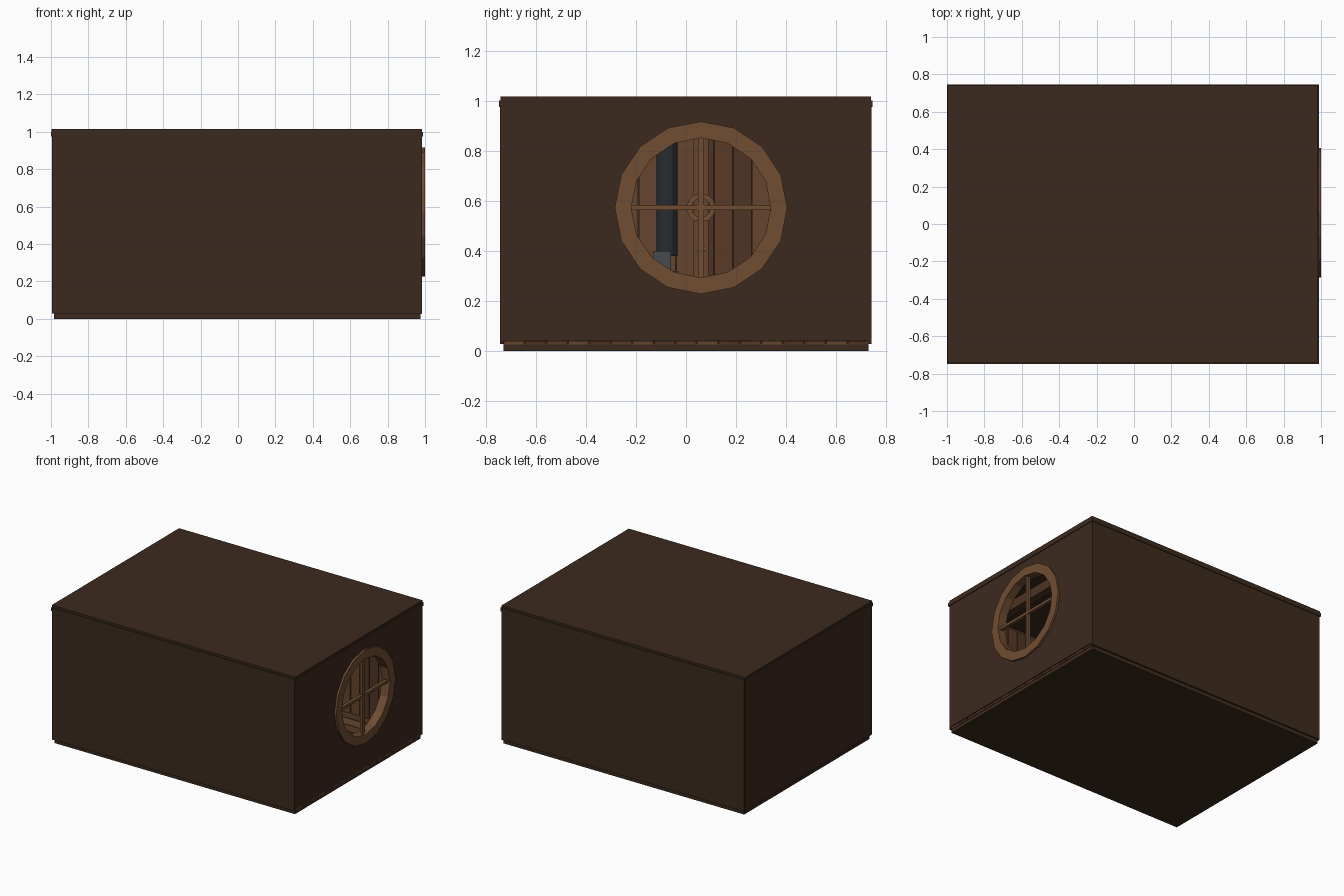
import bpy, bmesh, random
from math import sin, cos, pi
from mathutils import Matrix

if "Cube" in bpy.data.objects:
    bpy.data.objects.remove(bpy.data.objects["Cube"])

random.seed(4)

def mat(name, rgb):
    m = bpy.data.materials.new(name)
    m.diffuse_color = (*rgb, 1)
    m.use_nodes = True
    m.node_tree.nodes["Principled BSDF"].inputs["Base Color"].default_value = m.diffuse_color
    return m

SHELL = mat("dark_wood", (0.045, 0.023, 0.013))
FRAME = mat("window_wood", (0.16, 0.074, 0.032))
PLANKS = [mat("plank_a", (0.13, 0.06, 0.027)), mat("plank_b", (0.075, 0.034, 0.017)),
          mat("plank_c", (0.10, 0.042, 0.02))]
IRON = mat("iron", (0.022, 0.026, 0.03))
STEEL = mat("steel", (0.06, 0.07, 0.075))
BRASS = mat("brass", (0.25, 0.14, 0.03))

def finish(bm, name, m):
    bmesh.ops.recalc_face_normals(bm, faces=bm.faces)
    me = bpy.data.meshes.new(name)
    bm.to_mesh(me)
    bm.free()
    me.materials.append(m)
    o = bpy.data.objects.new(name, me)
    bpy.context.collection.objects.link(o)
    return o

def add_box(bm, x0, x1, y0, y1, z0, z1):
    bmesh.ops.create_cube(bm, size=1, matrix=Matrix.Translation(((x0+x1)/2, (y0+y1)/2, (z0+z1)/2))
                          @ Matrix.Diagonal((x1-x0, y1-y0, z1-z0, 1)))

def boxes(name, m, *dims):
    bm = bmesh.new()
    for d in dims:
        add_box(bm, *d)
    return finish(bm, name, m)

def ring(name, m, x0, x1, y, z, r_in, r_out, n=16):
    """Flat-faced annulus facing +x, from x0 to x1."""
    bm = bmesh.new()
    loops = []
    for x, r in ((x0, r_in), (x0, r_out), (x1, r_out), (x1, r_in)):
        loops.append([bm.verts.new((x, y + r*sin(2*pi*i/n), z + r*cos(2*pi*i/n))) for i in range(n)])
    for k in range(4):
        a, b = loops[k], loops[(k+1) % 4]
        for i in range(n):
            j = (i+1) % n
            bm.faces.new((a[i], a[j], b[j], b[i]))
    return finish(bm, name, m)

def cylinder(name, m, r, h, loc, n=12, axis='Z'):
    bm = bmesh.new()
    rot = Matrix.Rotation(pi/2, 4, 'Y') if axis == 'X' else Matrix.Rotation(0, 4, 'Z')
    turn = Matrix.Rotation(pi, 4, 'Z')
    bmesh.ops.create_cone(bm, cap_ends=True, segments=n, radius1=r, radius2=r, depth=h,
                          matrix=Matrix.Translation(loc) @ rot @ turn)
    return finish(bm, name, m)

# Outer shell: base slab, thin walls, roof slab and its trim
boxes("base", SHELL, (-0.985, 0.975, -0.73, 0.73, 0, 0.03))
boxes("front_wall", SHELL, (-0.993, 0.983, -0.744, -0.73, 0.028, 1.0))
boxes("back_wall", SHELL, (-0.993, 0.983, 0.727, 0.741, 0.028, 1.0))
boxes("left_wall", SHELL, (-0.995, -0.975, -0.738, 0.735, 0.028, 1.0))
boxes("roof", SHELL, (-0.998, 0.985, -0.741, 0.74, 0.998, 1.016))
boxes("roof_trim", SHELL,
      (-1, 0.99, -0.748, -0.72, 0.975, 1.0), (-1, 0.99, 0.718, 0.746, 0.975, 1.0),
      (-1, -0.97, -0.748, 0.746, 0.975, 1.0), (0.96, 0.99, -0.748, 0.746, 0.975, 1.0))

# Right wall with the round opening
WY, WZ = 0.06, 0.572
wall = boxes("right_wall", SHELL, (0.955, 0.985, -0.735, 0.733, 0.042, 1.0))
cutter = cylinder("opening_cutter", SHELL, 0.30, 0.3, (0.97, WY, WZ), 16, 'X')
cutter.hide_render = True
mod = wall.modifiers.new("opening", 'BOOLEAN')
mod.operation, mod.solver, mod.object = 'DIFFERENCE', 'EXACT', cutter
bpy.context.view_layer.objects.active = wall
bpy.ops.object.modifier_apply(modifier=mod.name)
bpy.data.objects.remove(cutter)

# Window frame and glazing bars
ring("window_frame", FRAME, 0.935, 1.0, WY, WZ, 0.279, 0.345)
boxes("window_bars", FRAME,
      (0.962, 0.982, WY-0.012, WY+0.012, WZ-0.28, WZ+0.28),
      (0.960, 0.984, WY-0.28, WY+0.28, WZ-0.010, WZ+0.010))

# Floor boards run along the room, their ends showing under the right wall
W = 1.46/17
for k in range(3):
    boxes(f"floor_boards_{k}", PLANKS[k],
          *[(-0.975, 0.98, -0.73+i*W+0.003, -0.73+(i+1)*W-0.003, 0.026, 0.04) for i in range(k, 17, 3)])

# Vertical planks lining the inner walls
def lining(name, n, make):
    groups = [[], [], []]
    for i in range(n):
        groups[random.randrange(3)].append(make(i))
    for k, g in enumerate(groups):
        if g:
            boxes(f"{name}_{k}", PLANKS[k], *g)

lining("left_planks", 19, lambda i: (-0.976, -0.96, -0.717+i*0.0755, -0.645+i*0.0755, 0.04, 0.975))
lining("front_planks", 25, lambda i: (-0.96+i*0.0765, -0.888+i*0.0765, -0.731, -0.718, 0.04, 0.975))
lining("back_planks", 25, lambda i: (-0.96+i*0.0765, -0.888+i*0.0765, 0.716, 0.728, 0.04, 0.975))

# Ceiling beams
boxes("ceiling_beams", PLANKS[1],
      *[(x-0.03, x+0.03, -0.718, 0.716, 0.93, 0.998) for x in (-0.66, -0.22, 0.22, 0.66)])

# Stove with flue against the left wall
boxes("stove", STEEL, (-0.92, -0.68, -0.20, -0.03, 0.04, 0.32), (-0.86, -0.72, -0.13, -0.06, 0.32, 0.40))
cylinder("stove_pipe", IRON, 0.042, 0.62, (-0.80, -0.075, 0.69), 12)

# Small wheel on a post seen through the window
boxes("wheel_post", PLANKS[0], (-0.94, -0.90, 0.03, 0.09, 0.04, 0.97))
ring("wheel", FRAME, -0.90, -0.87, WY, WZ, 0.038, 0.058, 12)
cylinder("post_hook", BRASS, 0.018, 0.05, (-0.88, WY, 0.41), 8, 'X')
